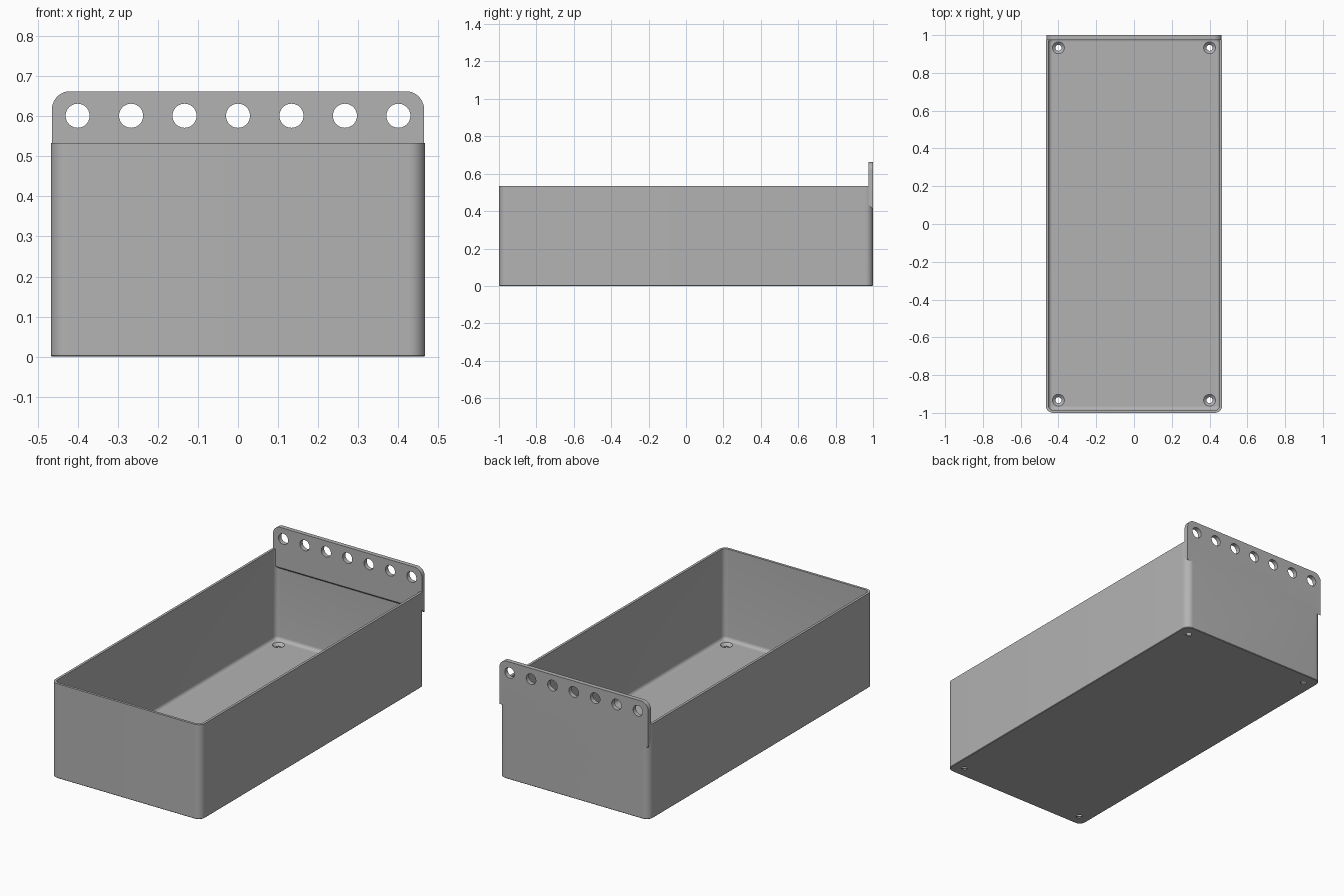
import bpy, bmesh, math
from mathutils import Matrix

if "Cube" in bpy.data.objects:
    bpy.data.objects.remove(bpy.data.objects["Cube"])

HALF_X, HALF_Y, RIM_Z = 0.467, 1.0, 0.533
CORNER, WALL, FLOOR, FILLET = 0.04, 0.014, 0.02, 0.02

grey = bpy.data.materials.new("plain grey")
grey.use_nodes = True
grey.diffuse_color = (0.45, 0.45, 0.45, 1)
grey.node_tree.nodes["Principled BSDF"].inputs["Base Color"].default_value = (0.45, 0.45, 0.45, 1)


def make_object(name, bm):
    bmesh.ops.recalc_face_normals(bm, faces=bm.faces)
    mesh = bpy.data.meshes.new(name)
    bm.to_mesh(mesh)
    bm.free()
    mesh.materials.append(grey)
    obj = bpy.data.objects.new(name, mesh)
    bpy.context.collection.objects.link(obj)
    return obj


def rounded_ring(bm, inset, z, steps=10):
    radius = max(CORNER - inset, 0.004)
    cx, cy = HALF_X - inset - radius, HALF_Y - inset - radius
    ring = []
    for i, (sx, sy) in enumerate(((1, 1), (-1, 1), (-1, -1), (1, -1))):
        for k in range(steps + 1):
            a = math.pi / 2 * (i + k / steps)
            ring.append(bm.verts.new((sx * cx + radius * math.cos(a),
                                      sy * cy + radius * math.sin(a), z)))
    return ring


def combine(target, tool, operation):
    mod = target.modifiers.new(operation, "BOOLEAN")
    mod.operation, mod.object, mod.solver = operation, tool, "EXACT"
    bpy.context.view_layer.objects.active = target
    bpy.ops.object.modifier_apply(modifier=mod.name)
    bpy.data.objects.remove(tool)


def round_cutter(name, centres, r1, r2, depth, matrix=Matrix()):
    bm = bmesh.new()
    for c in centres:
        bmesh.ops.create_cone(bm, cap_ends=True, segments=40, radius1=r1, radius2=r2,
                              depth=depth, matrix=Matrix.Translation(c) @ matrix)
    obj = make_object(name, bm)
    obj.hide_render = True
    return obj


# Open tray: outer wall, rim, inner wall and rounded floor edge
bm = bmesh.new()
levels = [(0.003, 0), (0, 0.003), (0, RIM_Z), (WALL, RIM_Z)]
for k in range(7):
    a = math.pi / 2 * k / 6
    levels.append((WALL + FILLET * (1 - math.cos(a)), FLOOR + FILLET * (1 - math.sin(a))))
rings = [rounded_ring(bm, inset, z) for inset, z in levels]
for low, high in zip(rings, rings[1:]):
    for i in range(len(low)):
        j = (i + 1) % len(low)
        bm.faces.new((low[i], low[j], high[j], high[i]))
bm.faces.new(rings[0])
bm.faces.new(rings[-1])
tray = make_object("hanging_tray", bm)

# Hanger plate with rounded top corners and a sloped underside
WIDE, TOP, BOTTOM, FRONT, ROUND = 0.464, 0.662, 0.41, 0.975, 0.045
bm = bmesh.new()
outline = [(-WIDE, BOTTOM), (WIDE, BOTTOM)]
for side in (0, 1):
    for k in range(11):
        a = math.pi / 2 * (side + k / 10)
        cx = (WIDE - ROUND) * (1 - 2 * side)
        outline.append((cx + ROUND * math.cos(a), TOP - ROUND + ROUND * math.sin(a)))
back = bm.faces.new([bm.verts.new((x, HALF_Y, z)) for x, z in outline])
extruded = bmesh.ops.extrude_face_region(bm, geom=[back], use_keep_orig=True)["geom"]
for v in extruded:
    if isinstance(v, bmesh.types.BMVert):
        v.co.y = FRONT
        if v.co.z < BOTTOM + 0.001:
            v.co.z += HALF_Y - FRONT
plate = make_object("hanger_plate", bm)
combine(tray, plate, "UNION")

# Row of hanging holes
row = [(-0.4 + 0.8 * i / 6, 0.987, 0.601) for i in range(7)]
combine(tray, round_cutter("hanging_holes", row, 0.03, 0.03, 0.1,
                           Matrix.Rotation(math.pi / 2, 4, "X")), "DIFFERENCE")

# Countersunk screw holes in the floor corners
corners = [(sx * 0.4, sy * 0.933) for sx in (-1, 1) for sy in (-1, 1)]
combine(tray, round_cutter("screw_holes", [(x, y, 0) for x, y in corners],
                           0.016, 0.016, 0.1), "DIFFERENCE")
combine(tray, round_cutter("countersinks", [(x, y, FLOOR - 0.005) for x, y in corners],
                           0.014, 0.038, 0.022), "DIFFERENCE")

# Smooth the rounded parts, keep hard edges
bpy.ops.object.select_all(action="DESELECT")
tray.select_set(True)
bpy.context.view_layer.objects.active = tray
bpy.ops.object.shade_smooth_by_angle(angle=math.radians(30))
